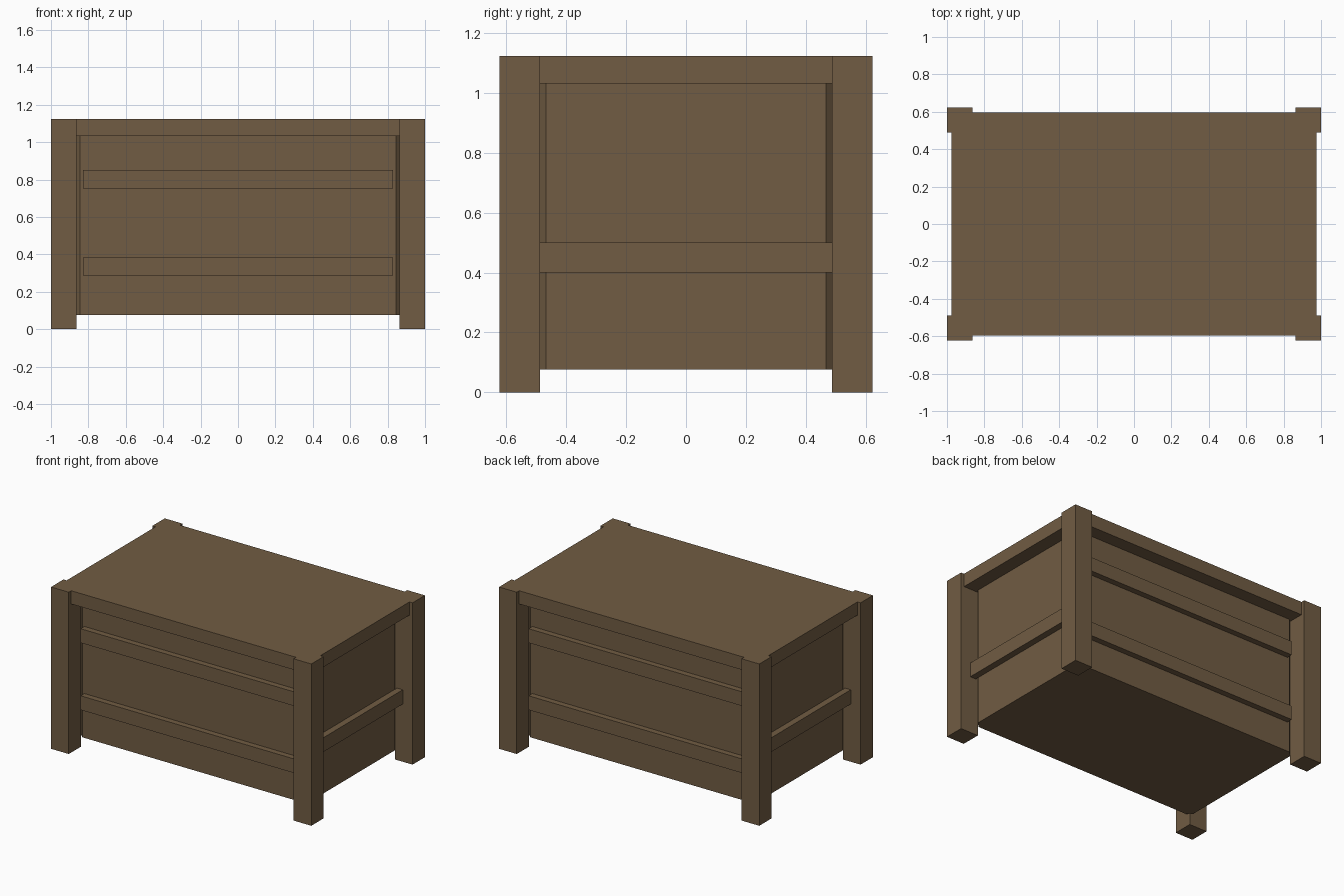
import bpy
import bmesh
from mathutils import Vector

default = bpy.data.objects.get("Cube")
if default:
    bpy.data.objects.remove(default, do_unlink=True)

# Single wood colour
wood = bpy.data.materials.new("brown_wood")
wood.use_nodes = True
wood_rgba = (0.165, 0.107, 0.056, 1.0)
wood.diffuse_color = wood_rgba
wood.node_tree.nodes["Principled BSDF"].inputs["Base Color"].default_value = wood_rgba


def box(name, low, high, chamfer=0.0):
    """Box between two corners, optionally with chamfered upright edges."""
    low, high = Vector(low), Vector(high)
    bm = bmesh.new()
    bmesh.ops.create_cube(bm, size=1)
    bmesh.ops.scale(bm, vec=high - low, verts=bm.verts)
    bmesh.ops.translate(bm, vec=(low + high) / 2, verts=bm.verts)
    if chamfer:
        uprights = [e for e in bm.edges
                    if abs(e.verts[0].co.z - e.verts[1].co.z) > 0.1]
        bmesh.ops.bevel(bm, geom=uprights, offset=chamfer, segments=1,
                        affect='EDGES', offset_type='OFFSET')
    mesh = bpy.data.meshes.new(name)
    bm.to_mesh(mesh)
    bm.free()
    mesh.materials.append(wood)
    obj = bpy.data.objects.new(name, mesh)
    bpy.context.collection.objects.link(obj)
    return obj


def mirrored(obj, x=False, y=False):
    mod = obj.modifiers.new("mirror", 'MIRROR')
    mod.use_axis = (x, y, False)


# Chest body, with corners cut to sit against the legs
BODY_X, BODY_Y, BODY_BOTTOM = 0.88, 0.504, 0.076
LID_BOTTOM, TOP = 1.032, 1.124
box("chest_body", (-BODY_X, -BODY_Y, BODY_BOTTOM),
    (BODY_X, BODY_Y, LID_BOTTOM), chamfer=0.036)

# Overhanging lid, flush with the leg tops
box("lid", (-0.976, -0.597, LID_BOTTOM), (0.976, 0.597, TOP))

# Four square corner legs
LEG_X, LEG_Y = 0.864, 0.488
mirrored(box("corner_legs", (LEG_X, LEG_Y, 0), (1, 0.624, TOP)), x=True, y=True)

# Two slats each on front and back
for name, z in (("lower_slats", 0.286), ("upper_slats", 0.752)):
    slat = box(name, (-0.828, -0.545, z), (0.828, -BODY_Y, z + 0.098))
    mirrored(slat, y=True)

# One rail on each end, running from leg to leg
mirrored(box("end_rails", (BODY_X, -LEG_Y, 0.401), (0.925, LEG_Y, 0.5)), x=True)
